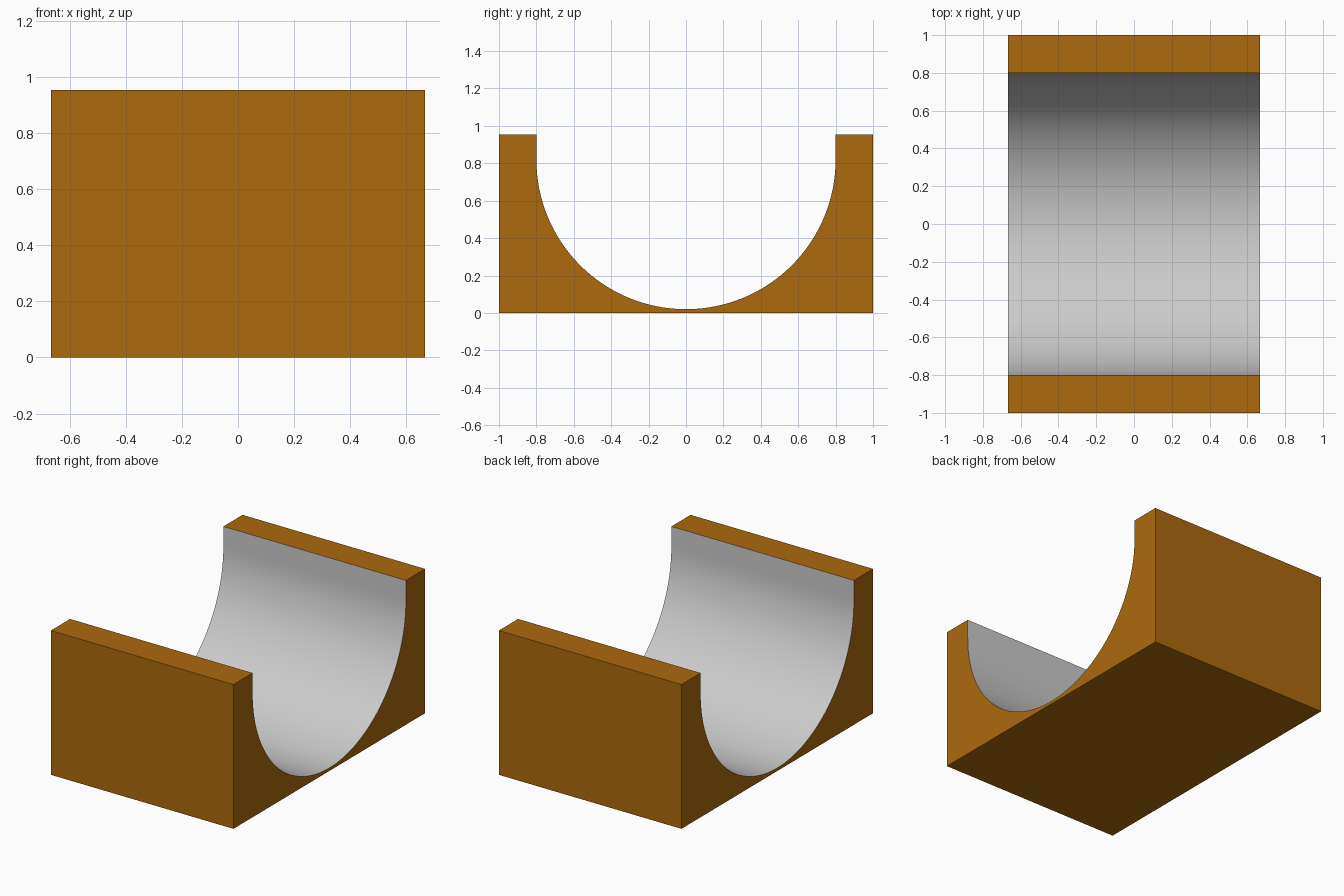
import bpy, bmesh, math

if "Cube" in bpy.data.objects:
    bpy.data.objects.remove(bpy.data.objects["Cube"])

HALF_X, HALF_Y, HEIGHT = 0.667, 1.0, 0.953
RADIUS, CENTRE_Z, STEPS = 0.8, 0.82, 64

# Materials: coloured body, plain grey channel
body = bpy.data.materials.new("orange_body")
body.diffuse_color = (0.413, 0.144, 0.004, 1)
body.use_nodes = True
body.node_tree.nodes["Principled BSDF"].inputs["Base Color"].default_value = body.diffuse_color
grey = bpy.data.materials.new("grey_channel")
grey.diffuse_color = (0.55, 0.55, 0.55, 1)
grey.use_nodes = True
grey.node_tree.nodes["Principled BSDF"].inputs["Base Color"].default_value = grey.diffuse_color

# Cross-section: outer block, then the U-shaped channel from +y to -y
outer = [(-HALF_Y, HEIGHT), (-HALF_Y, 0), (HALF_Y, 0), (HALF_Y, HEIGHT)]
arc = [(RADIUS * math.cos(math.pi * i / STEPS),
        CENTRE_Z - RADIUS * math.sin(math.pi * i / STEPS)) for i in range(STEPS + 1)]
channel = [(RADIUS, HEIGHT)] + arc + [(-RADIUS, HEIGHT)]
profile = outer + channel

# Extrude the cross-section along x
bm = bmesh.new()
left, right = [[bm.verts.new((x, y, z)) for y, z in profile] for x in (-HALF_X, HALF_X)]
bm.faces.new(left[::-1])
bm.faces.new(right)
count = len(profile)
for i in range(count):
    j = (i + 1) % count
    face = bm.faces.new((left[i], left[j], right[j], right[i]))
    # Channel faces are grey
    if len(outer) <= i < count - 1:
        face.material_index = 1
bmesh.ops.recalc_face_normals(bm, faces=bm.faces)

mesh = bpy.data.meshes.new("channel_block")
bm.to_mesh(mesh)
bm.free()
mesh.materials.append(body)
mesh.materials.append(grey)
block = bpy.data.objects.new("channel_block", mesh)
bpy.context.collection.objects.link(block)

# Smooth the curve, keep the block edges sharp
bpy.context.view_layer.objects.active = block
block.select_set(True)
bpy.ops.object.shade_smooth_by_angle(angle=math.radians(30))
